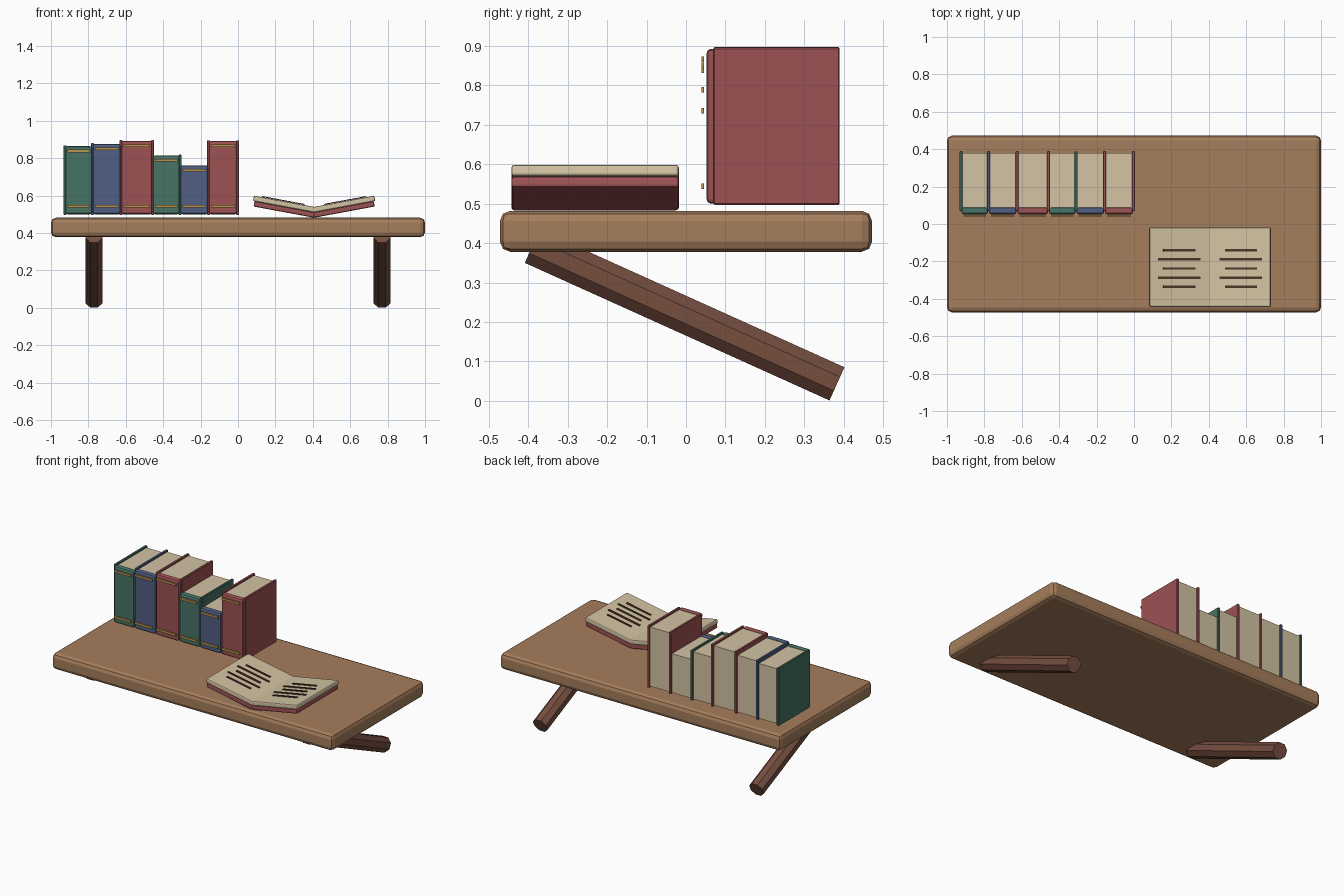
import bpy
import math
from mathutils import Matrix, Vector

cube = bpy.data.objects.get("Cube")
if cube:
    bpy.data.objects.remove(cube, do_unlink=True)


def material(name, hex_code):
    """Flat material from an sRGB hex string, converted to linear."""
    rgb = [int(hex_code[i:i + 2], 16) / 255 for i in (0, 2, 4)]
    lin = [c / 12.92 if c < 0.04 else ((c + 0.055) / 1.055) ** 2.4 for c in rgb]
    m = bpy.data.materials.new(name)
    m.use_nodes = True
    m.diffuse_color = (*lin, 1)
    m.node_tree.nodes["Principled BSDF"].inputs["Base Color"].default_value = (*lin, 1)
    return m


wood = material("shelf wood", "A67E5C")
dark_wood = material("dark leg wood", "774F40")
paper = material("cream paper", "D3C3A3")
red = material("red cloth", "9E5254")
green = material("green cloth", "487366")
blue = material("blue cloth", "505F82")
gold = material("gold band", "B8934F")
ink = material("brown ink", "4E3427")


def box(name, low, high, mat, bevel=0.0, segments=1, matrix=None):
    """Box between two corners, with an optional bevel and placement matrix."""
    low, high = Vector(low), Vector(high)
    bpy.ops.mesh.primitive_cube_add(size=1)
    ob = bpy.context.object
    ob.name = name
    size = high - low
    ob.data.transform(Matrix.Translation((low + high) / 2) @ Matrix.Diagonal((*size, 1)))
    ob.data.materials.append(mat)
    if matrix is not None:
        ob.matrix_world = matrix
    if bevel:
        mod = ob.modifiers.new("soft_edges", "BEVEL")
        mod.width = bevel
        mod.segments = segments
    return ob


# Shelf board
box("shelf_board", (-1, -0.472, 0.378), (1, 0.472, 0.482), wood, 0.026, 2)

# Slanted octagonal legs
top, foot = Vector((0, -0.39, 0.392)), Vector((0, 0.383, 0.043))
axis = foot - top
for side, x in (("right", -0.77), ("left", 0.77)):
    bpy.ops.mesh.primitive_cylinder_add(vertices=8, radius=0.05, depth=axis.length)
    leg = bpy.context.object
    leg.name = side + "_leg"
    leg.data.transform(Matrix.Rotation(math.radians(22.5), 4, "Z"))
    leg.data.materials.append(dark_wood)
    tilt = math.atan2(axis.y, axis.z) * -1
    middle = (top + foot) / 2
    leg.matrix_world = Matrix.Translation((x, middle.y, middle.z)) @ Matrix.Rotation(tilt, 4, "X")


def standing_book(name, x0, x1, height, cloth):
    """Upright book: two covers, pages, rounded spine and two gold bands."""
    base = 0.497
    z1 = base + height
    # Taller books get slightly larger covers where neighbours overlap
    grow = height * 0.006
    half = 0.006 + grow
    for side, x in (("right", x0), ("left", x1)):
        box(f"{name}_{side}_cover", (x - half, 0.072 - grow, base),
            (x + half, 0.387 + grow, z1), cloth, 0.003)
    box(name + "_pages", (x0, 0.08, base + 0.008), (x1, 0.38, z1 - 0.01), paper)
    box(name + "_spine", (x0 + 0.002, 0.052, base + 0.003),
        (x1 - 0.002, 0.09, z1 - 0.004), cloth, 0.012, 2)
    for end, z in (("lower", base + 0.047), ("upper", z1 - 0.03)):
        box(f"{name}_{end}_band", (x0 + 0.014, 0.039, z - 0.007),
            (x1 - 0.014, 0.046, z + 0.007), gold)


# Row of standing books, each starting where the last one ends
x = -0.925
row = [(0.147, 0.372, green), (0.152, 0.384, blue), (0.169, 0.4, red),
       (0.147, 0.322, green), (0.152, 0.269, blue), (0.155, 0.399, red)]
for i, (width, height, cloth) in enumerate(row, 1):
    standing_book(f"book_{i}", x, x + width, height, cloth)
    x += width

# Open book: two tilted halves meeting at the crease
for side, s in (("right", -1), ("left", 1)):
    place = (Matrix.Translation((0.407, 0, 0.482))
             @ Matrix.Rotation(math.radians(-10.5 * s), 4, "Y"))

    def slab(name, u0, u1, y0, y1, h0, h1, mat, bevel=0.0):
        a, b = sorted((u0 * s, u1 * s))
        return box(name, (a, y0, h0), (b, y1, h1), mat, bevel, 2, place)

    slab(side + "_open_cover", 0, 0.33, -0.443, -0.018, 0, 0.028, red, 0.007)
    slab(side + "_open_pages", 0, 0.338, -0.443, -0.018, 0.028, 0.057, paper, 0.007)
    # Written lines, alternately short and long
    for row_number in range(5):
        reach = 0.115 if row_number % 2 else 0.087
        y = -0.14 - 0.049 * row_number
        slab(f"{side}_written_line_{row_number + 1}", 0.179 - reach, 0.179 + reach,
             y - 0.006, y + 0.006, 0.058, 0.063, ink)
